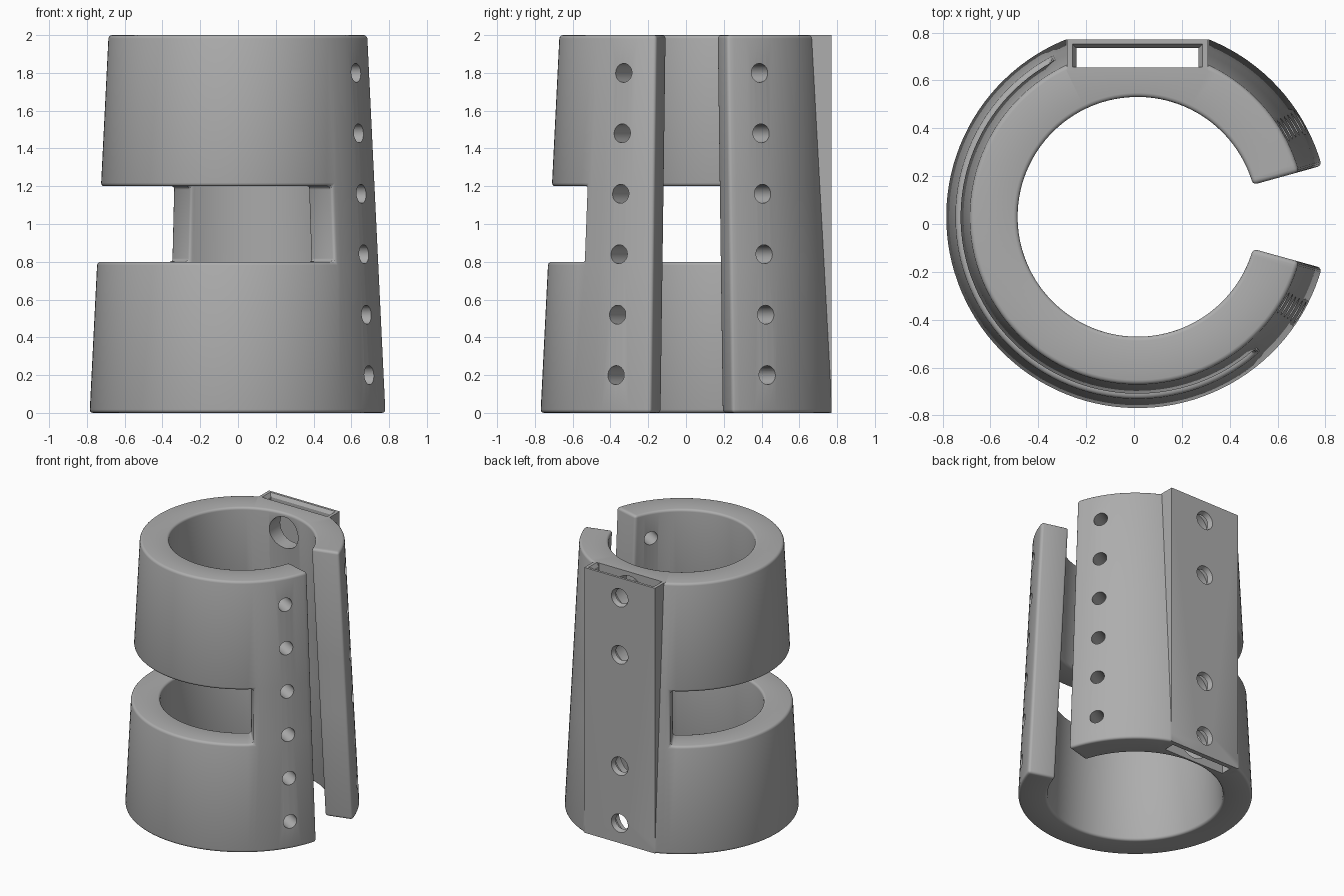
import bpy, bmesh, math
from mathutils import Matrix, Vector

if "Cube" in bpy.data.objects:
    bpy.data.objects.remove(bpy.data.objects["Cube"])

CX, CY = 0.0145, 0.03          # axis of the tapered sleeve
GAP = 15.5                     # half angle of the open slit, degrees
CUT_A, CUT_B = 119.0, 311.0    # angular span of the window
BACK = 0.74                    # flat back plane, from the axis

grey = bpy.data.materials.new("grey plastic")
grey.diffuse_color = (0.42, 0.42, 0.42, 1)
grey.use_nodes = True
grey.node_tree.nodes["Principled BSDF"].inputs["Base Color"].default_value = grey.diffuse_color


def to_object(name, bm):
    bmesh.ops.recalc_face_normals(bm, faces=bm.faces)
    mesh = bpy.data.meshes.new(name)
    bm.to_mesh(mesh)
    bm.free()
    mesh.materials.append(grey)
    obj = bpy.data.objects.new(name, mesh)
    bpy.context.collection.objects.link(obj)
    return obj


def bake(obj):
    deps = bpy.context.evaluated_depsgraph_get()
    mesh = bpy.data.meshes.new_from_object(obj.evaluated_get(deps))
    obj.modifiers.clear()
    obj.data = mesh


def bevel(obj, width):
    mod = obj.modifiers.new("round", 'BEVEL')
    mod.width, mod.segments = width, 3
    mod.limit_method, mod.angle_limit = 'ANGLE', math.radians(40)
    bake(obj)


def combine(obj, other, operation):
    mod = obj.modifiers.new("combine", 'BOOLEAN')
    mod.operation, mod.solver, mod.object = operation, 'EXACT', other
    bake(obj)
    bpy.data.objects.remove(other)


def box(name, x, y0, y1, z0, z1, flare=0.0):
    """Box symmetric in x; flare widens its top on both sides and at the back."""
    bm = bmesh.new()
    bmesh.ops.create_cube(bm, size=1)
    for v in bm.verts:
        up = flare if v.co.z > 0 else 0
        sx = 1 if v.co.x > 0 else -1
        v.co = (CX + sx * (x + up), CY + (y1 + up if v.co.y > 0 else y0),
                z1 if v.co.z > 0 else z0)
    return to_object(name, bm)


def drill(target, angle, r0, r1, d0, d1, z):
    """Radial hole from distance d0 (radius r0) to d1 (radius r1)."""
    bm = bmesh.new()
    bmesh.ops.create_cone(bm, cap_ends=True, segments=32, radius1=r0,
                          radius2=r1, depth=d1 - d0)
    a = math.radians(angle)
    way = Vector((math.cos(a), math.sin(a), 0))
    turn = Vector((0, 0, 1)).rotation_difference(way).to_matrix().to_4x4()
    place = Matrix.Translation(Vector((CX, CY, z)) + way * (d0 + d1) / 2)
    bmesh.ops.transform(bm, matrix=place @ turn, verts=bm.verts)
    combine(target, to_object("drill", bm), 'DIFFERENCE')


# Tapered sleeve: cells in angle and height, leaving out the window cells
def spread(a, b):
    n = round((b - a) / 3)
    return [a + (b - a) * i / n for i in range(n)]


angles = spread(GAP, CUT_A) + spread(CUT_A, CUT_B) + spread(CUT_B, 360 - GAP) + [360 - GAP]
levels = [0, 0.8, 1.2, 2.0]
bm = bmesh.new()
made = {}


def vert(i, k, side):
    if (i, k, side) not in made:
        r = (0.6 if side == 0 else 0.8) - 0.05 * levels[k]
        a = math.radians(angles[i])
        made[i, k, side] = bm.verts.new((CX + r * math.cos(a), CY + r * math.sin(a), levels[k]))
    return made[i, k, side]


def solid(i, k):
    if not (0 <= i < len(angles) - 1 and 0 <= k < 3):
        return False
    return not (k == 1 and CUT_A < (angles[i] + angles[i + 1]) / 2 < CUT_B)


def quad(*keys):
    bm.faces.new([vert(*key) for key in keys])


for i in range(len(angles) - 1):
    for k in range(3):
        if not solid(i, k):
            continue
        for s in (0, 1):
            quad((i, k, s), (i + 1, k, s), (i + 1, k + 1, s), (i, k + 1, s))
        for di, j in ((-1, i), (1, i + 1)):
            if not solid(i + di, k):
                quad((j, k, 0), (j, k, 1), (j, k + 1, 1), (j, k + 1, 0))
        for dk, m in ((-1, k), (1, k + 1)):
            if not solid(i, k + dk):
                quad((i, m, 0), (i + 1, m, 0), (i + 1, m, 1), (i, m, 1))
sleeve = to_object("split_sleeve", bm)
bevel(sleeve, 0.018)

# Flat back mount, trimmed to a plane together with the sleeve
combine(sleeve, box("back_mount", 0.295, 0.61, 0.9, 0, 2), 'UNION')
combine(sleeve, box("back_trim", 1.2, BACK, 1.3, -0.2, 2.2), 'DIFFERENCE')

# Strap slot through the mount, with a flared top mouth
combine(sleeve, box("strap_slot", 0.255, 0.623, 0.705, -0.2, 2.2), 'DIFFERENCE')
combine(sleeve, box("slot_mouth", 0.255, 0.625, 0.705, 1.975, 2.005, 0.02), 'DIFFERENCE')

# Countersunk screw holes in the mount, with wide access holes inside
for z in (0.15, 0.58, 1.42, 1.85):
    drill(sleeve, 90, 0.05, 0.071, 0.69, 0.745, z)
    drill(sleeve, 90, 0.12, 0.12, 0.42, 0.66, z)

# Rows of lacing holes beside the slit
for n in range(6):
    for angle in (-30.5, 30.5):
        drill(sleeve, angle, 0.05, 0.05, 0.4, 0.95, 0.2 + 0.32 * n)

bpy.context.view_layer.objects.active = sleeve
sleeve.select_set(True)
bpy.ops.object.shade_smooth_by_angle(angle=math.radians(32))
